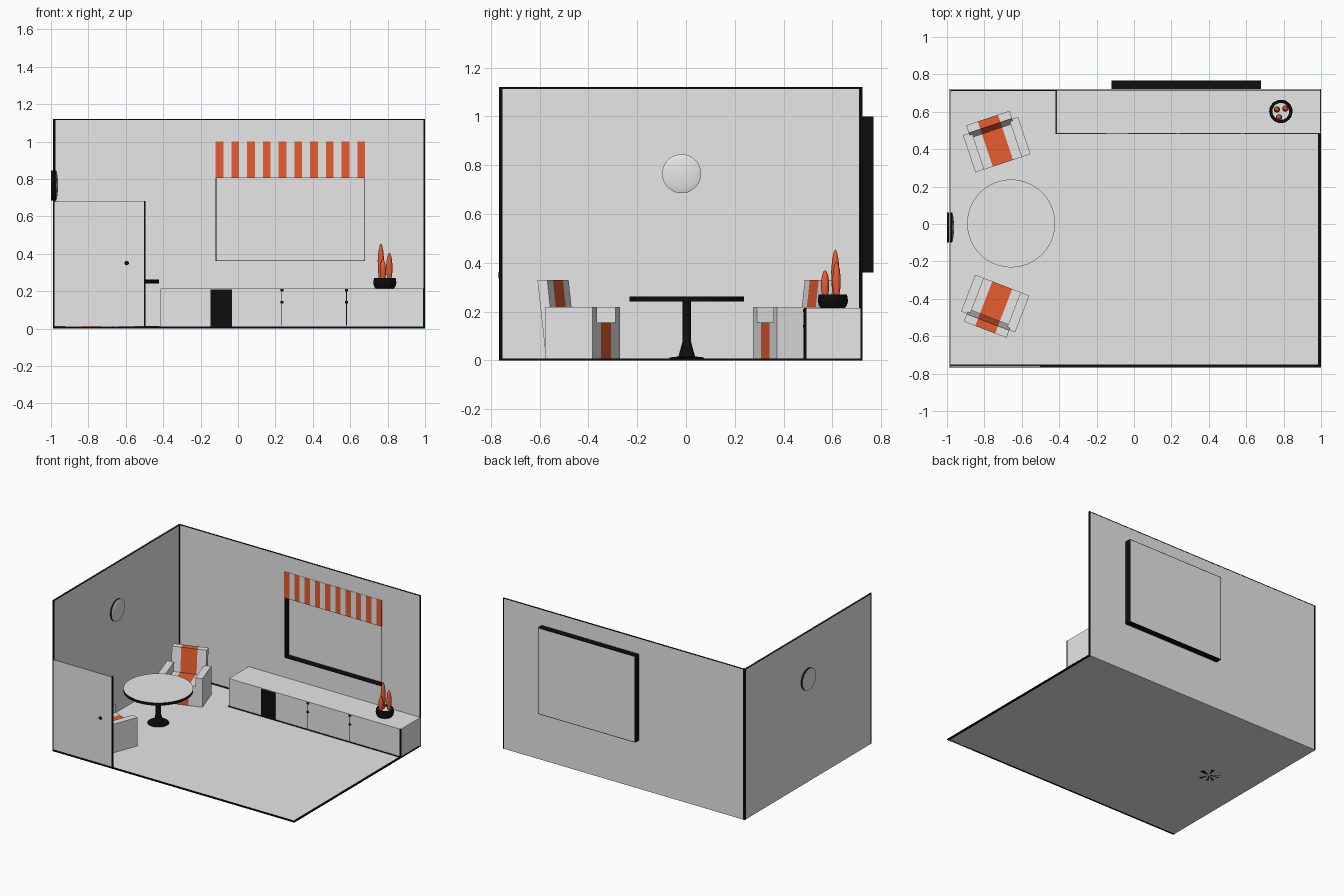
import bpy, bmesh, math
from mathutils import Matrix

if "Cube" in bpy.data.objects:
    bpy.data.objects.remove(bpy.data.objects["Cube"])


def material(name, rgb):
    m = bpy.data.materials.new(name)
    m.diffuse_color = (*rgb, 1)
    m.use_nodes = True
    m.node_tree.nodes["Principled BSDF"].inputs["Base Color"].default_value = m.diffuse_color
    return m


WHITE = material("pale_grey", (0.8, 0.8, 0.8))
BLACK = material("black", (0.004, 0.004, 0.004))
ORANGE = material("burnt_orange", (0.8, 0.11, 0.032))


def finish(name, bm, *mats):
    bmesh.ops.recalc_face_normals(bm, faces=bm.faces[:])
    me = bpy.data.meshes.new(name)
    bm.to_mesh(me)
    bm.free()
    ob = bpy.data.objects.new(name, me)
    bpy.context.collection.objects.link(ob)
    for m in mats:
        me.materials.append(m)
    return ob


def box(name, mat, x, y, z):
    bm = bmesh.new()
    bmesh.ops.create_cube(bm, size=1)
    for v in bm.verts:
        v.co = [r[0] + (c + 0.5) * (r[1] - r[0]) for c, r in zip(v.co, (x, y, z))]
    return finish(name, bm, mat)


def lathe(name, profile, mats, loc=(0, 0, 0), rule=None, n=32):
    """Spin (radius, height) points around z; rule picks the face material."""
    bm = bmesh.new()
    vs = [bm.verts.new((r, 0, h)) for r, h in profile]
    es = [bm.edges.new(p) for p in zip(vs, vs[1:])]
    bmesh.ops.spin(bm, geom=vs + es, axis=(0, 0, 1), cent=(0, 0, 0),
                   angle=2 * math.pi, steps=n, use_duplicate=False)
    bmesh.ops.remove_doubles(bm, verts=bm.verts[:], dist=1e-5)
    bmesh.ops.recalc_face_normals(bm, faces=bm.faces[:])
    for f in bm.faces:
        f.smooth = True
        if rule:
            f.material_index = rule(f)
    ob = finish(name, bm, *mats)
    ob.data.set_sharp_from_angle(angle=math.radians(40))
    ob.location = loc
    return ob


def prism(name, profile, x0, x1, mat):
    """Extrude a (y, z) outline along x."""
    bm = bmesh.new()
    f = bm.faces.new([bm.verts.new((x0, y, z)) for y, z in profile])
    g = bmesh.ops.extrude_face_region(bm, geom=[f])["geom"]
    for v in g:
        if isinstance(v, bmesh.types.BMVert):
            v.co.x = x1
    return finish(name, bm, mat)


L, R, F, B, H = -0.988, 0.998, -0.765, 0.722, 1.12   # room limits
T = 0.006                                            # shell thickness
WX, WZ = (-0.12, 0.68), (0.36, 1.0)                  # window opening

# room shell
box("floor", WHITE, (L, R), (F, B), (0, T))
box("left_wall", WHITE, (L, L + T), (F, B), (0, H))
for part, x, z in (("left", (L, WX[0]), (0, H)), ("right", (WX[1], R), (0, H)),
                   ("lower", WX, (0, WZ[0])), ("upper", WX, (WZ[1], H))):
    box("back_wall_" + part, WHITE, x, (B - T, B), z)

# black edge trim
e, d = 0.014, 0.001
trims = {
    "floor_front_trim": ((L, R + d), (F - d, F + e), (0, T + d)),
    "floor_right_trim": ((R - e, R + d), (F, B), (0, T + d)),
    "left_wall_front_trim": ((L - d, L + T + d), (F - d, F + e), (0, H)),
    "left_wall_top_trim": ((L - d, L + T + d), (F, B), (H - 0.008, H)),
    "back_wall_top_trim": ((L, R), (B - T - d, B + d), (H - 0.005, H)),
    "back_wall_right_trim": ((R - 0.007, R + d), (B - T - d, B + d), (0, H)),
    "corner_trim": ((L - d, L + 0.012), (B - 0.014, B + d), (0, H)),
    "back_skirting": ((L, -0.42), (B - 0.01, B - T), (T, 0.014)),
}
for name, r in trims.items():
    box(name, BLACK, *r)

# half-height door leaf at the front left
box("door", WHITE, (L, -0.503), (F, F + 0.008), (0.012, 0.68))
box("door_edge", BLACK, (-0.503, -0.495), (F, F + 0.009), (0.005, 0.683))
lathe("door_knob", [(0, -0.007), (0.012, -0.007), (0.012, 0.007), (0, 0.007)],
      [BLACK], (-0.595, F + 0.004, 0.35), n=16).rotation_euler.x = math.pi / 2

# window recess, its outer pane and black reveal
D = 0.768
box("window_pane", WHITE, (WX[0] + 0.004, WX[1] - 0.004), (D - 0.004, D), (WZ[0] + 0.004, WZ[1] - 0.004))
for i, x in enumerate(WX):
    s = x + (0.004 if i == 0 else -0.004)
    box("window_jamb", BLACK, sorted((x, s)), (B - T, D), WZ)
for i, z in enumerate(WZ):
    s = z + (0.004 if i == 0 else -0.004)
    box("window_sill" if i == 0 else "window_head", BLACK, WX, (B - T, D), sorted((z, s)))

# striped blind
step = (WX[1] - WX[0]) / 19
for i in range(19):
    x = WX[0] + i * step
    box("blind_stripe", WHITE if i % 2 else ORANGE, (x, x + step), (B - T - 0.002, B - 0.002), (0.805, 1.0))

# round wall lamp
lathe("wall_lamp", [(0, 0), (0.08, 0), (0.08, 0.028), (0.072, 0.031), (0.055, 0.034), (0.03, 0.037), (0, 0.038)],
      [WHITE, BLACK], (-1.0, -0.018, 0.765),
      lambda f: int(abs(f.normal.z) < 0.2), 40).rotation_euler.y = math.pi / 2

# long cabinet
CX, CY, CZ = (-0.415, R), (0.485, B - T), (T, 0.215)
box("cabinet", WHITE, CX, CY, CZ)
box("cabinet_plinth", BLACK, (CX[0] - 0.004, R), (CY[0] - 0.004, B - T), (T, 0.012))
box("cabinet_dark_panel", BLACK, (-0.148, -0.032), (0.482, 0.486), (0.008, 0.21))
box("cabinet_corner_trim", BLACK, (R - 0.008, R + d), (CY[0] - d, CY[0] + 0.008), CZ)
for x in (0.235, 0.58):
    box("cabinet_door_gap", BLACK, (x - 0.0015, x + 0.0015), (0.484, 0.486), (0.015, 0.21))
    for z in (0.14, 0.205):
        box("cabinet_knob", BLACK, (x - 0.007, x + 0.007), (0.48, 0.486), (z - 0.006, z + 0.006))

# pedestal table
lathe("table_top", [(0, 0.242), (0.235, 0.242), (0.235, 0.262), (0, 0.262)], [WHITE, BLACK],
      (-0.657, 0.003, 0), lambda f: int(f.normal.z < 0.5), 64)
lathe("table_pedestal", [(0, 0), (0.076, 0), (0.07, 0.012), (0.034, 0.016), (0.026, 0.045),
                         (0.018, 0.075), (0.017, 0.244), (0, 0.244)], [BLACK], (-0.657, 0.003, 0))


# armchairs: arms, then seat and reclined back split by an orange stripe
def armchair(name, loc, angle):
    z0 = T * 0.5
    seat = [(-0.105, z0), (0.08, z0), (0.08, 0.155), (-0.105, 0.155)]
    back = [(0.07, z0), (0.112, z0), (0.15, 0.33), (0.107, 0.33)]
    parts = []
    for s in (-1, 1):
        parts.append(box(name + "_arm", WHITE, sorted((s * 0.105, s * 0.155)), (-0.105, 0.105), (z0, 0.218)))
    for label, outline, w in (("seat", seat, 0.105), ("back", back, 0.122)):
        for x0, x1, m in ((-w, -0.057, WHITE), (-0.057, 0.057, ORANGE), (0.057, w, WHITE)):
            parts.append(prism(name + "_" + label, outline, x0, x1, m))
    for p in parts:
        p.data.transform(Matrix.Translation(loc) @ Matrix.Rotation(math.radians(angle), 4, "Z"))


armchair("rear_armchair", (-0.734, 0.424, 0), 18.5)
armchair("front_armchair", (-0.742, -0.425, 0), 159)

# potted plant on the cabinet
P = (0.785, 0.602, 0.215)
lathe("plant_pot", [(0, 0), (0.05, 0), (0.058, 0.012), (0.062, 0.03), (0.058, 0.055), (0.045, 0.055), (0.045, 0.045)],
      [BLACK], P)
lathe("pot_filling", [(0, 0.046), (0.046, 0.046), (0.046, 0.04), (0, 0.04)], [WHITE], P)
for x, y, top in ((0.764, 0.612, 0.455), (0.809, 0.617, 0.405), (0.775, 0.57, 0.37)):
    h = top - 0.255
    lathe("plant_stalk", [(r, t * h) for r, t in ((0.01, 0), (0.016, 0.3), (0.017, 0.55), (0.013, 0.8),
                                                  (0.006, 0.96), (0, 1))], [ORANGE], (x, y, 0.255), n=16)
